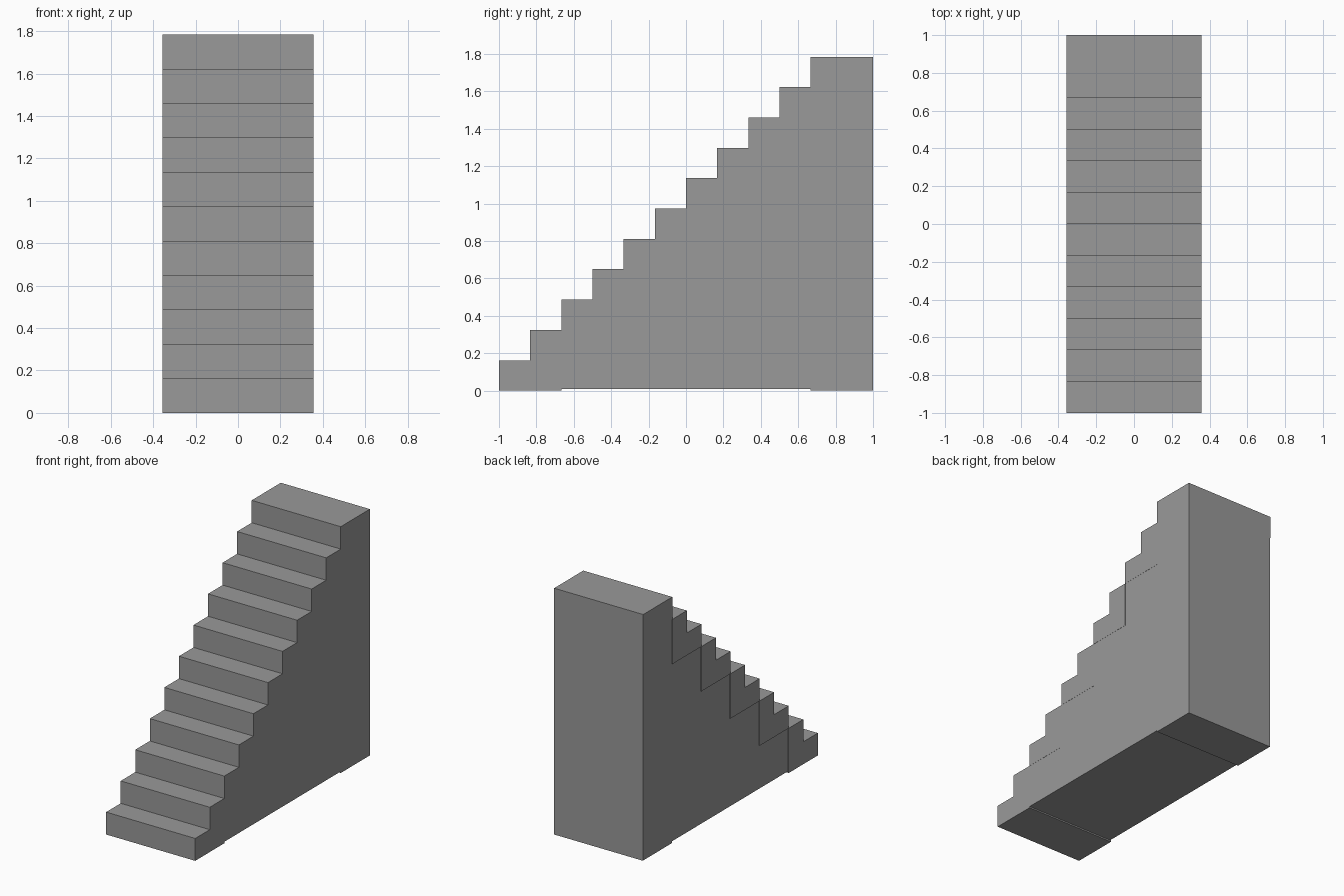
import bpy

if "Cube" in bpy.data.objects:
    bpy.data.objects.remove(bpy.data.objects["Cube"])

TREAD, RISE = 1 / 6, 1.785 / 11
LEFT, RIGHT = -0.357, 0.357
INSET = 0.007   # the filling sits slightly back on the left side

grey = bpy.data.materials.new("plain grey")
grey.diffuse_color = (0.32, 0.32, 0.32, 1)
grey.use_nodes = True
grey.node_tree.nodes["Principled BSDF"].inputs["Base Color"].default_value = grey.diffuse_color


def extrude_profile(name, pts, x0, x1):
    """Extrude a (y, z) outline, counter-clockwise seen from +x, along x."""
    n = len(pts)
    verts = [(x, y, z) for x in (x0, x1) for y, z in pts]
    faces = [tuple(reversed(range(n))), tuple(range(n, 2 * n))]
    faces += [(i, (i + 1) % n, n + (i + 1) % n, n + i) for i in range(n)]
    mesh = bpy.data.meshes.new(name)
    mesh.from_pydata(verts, [], faces)
    mesh.materials.append(grey)
    obj = bpy.data.objects.new(name, mesh)
    bpy.context.collection.objects.link(obj)
    return obj


# Five two-step blocks climbing towards the back
for k in range(5):
    y, z = -1 + 2 * k * TREAD, 2 * k * RISE
    extrude_profile(f"step_block_{k + 1}", [
        (y, z), (y + 2 * TREAD, z), (y + 2 * TREAD, z + 2 * RISE),
        (y + TREAD, z + 2 * RISE), (y + TREAD, z + RISE), (y, z + RISE)],
        LEFT, RIGHT)

# Top landing, two treads deep
yb = 1 - 2 * TREAD
extrude_profile("top_landing", [(yb, 10 * RISE), (1, 10 * RISE),
                                (1, 11 * RISE), (yb, 11 * RISE)], LEFT, RIGHT)

# Back column under the landing
extrude_profile("back_column", [(yb, 0), (1, 0), (1, 10 * RISE), (yb, 10 * RISE)],
                LEFT + INSET / 2, RIGHT)

# Filling below the step blocks, raised a little off the ground
outline = [(-1 + 2 * TREAD, 0.01), (yb, 0.01)]
for k in range(4, 0, -1):
    y = -1 + 2 * k * TREAD
    outline += [(y + 2 * TREAD, 2 * k * RISE), (y, 2 * k * RISE)]
extrude_profile("under_stair_filling", outline, LEFT + INSET, RIGHT - 0.001)
